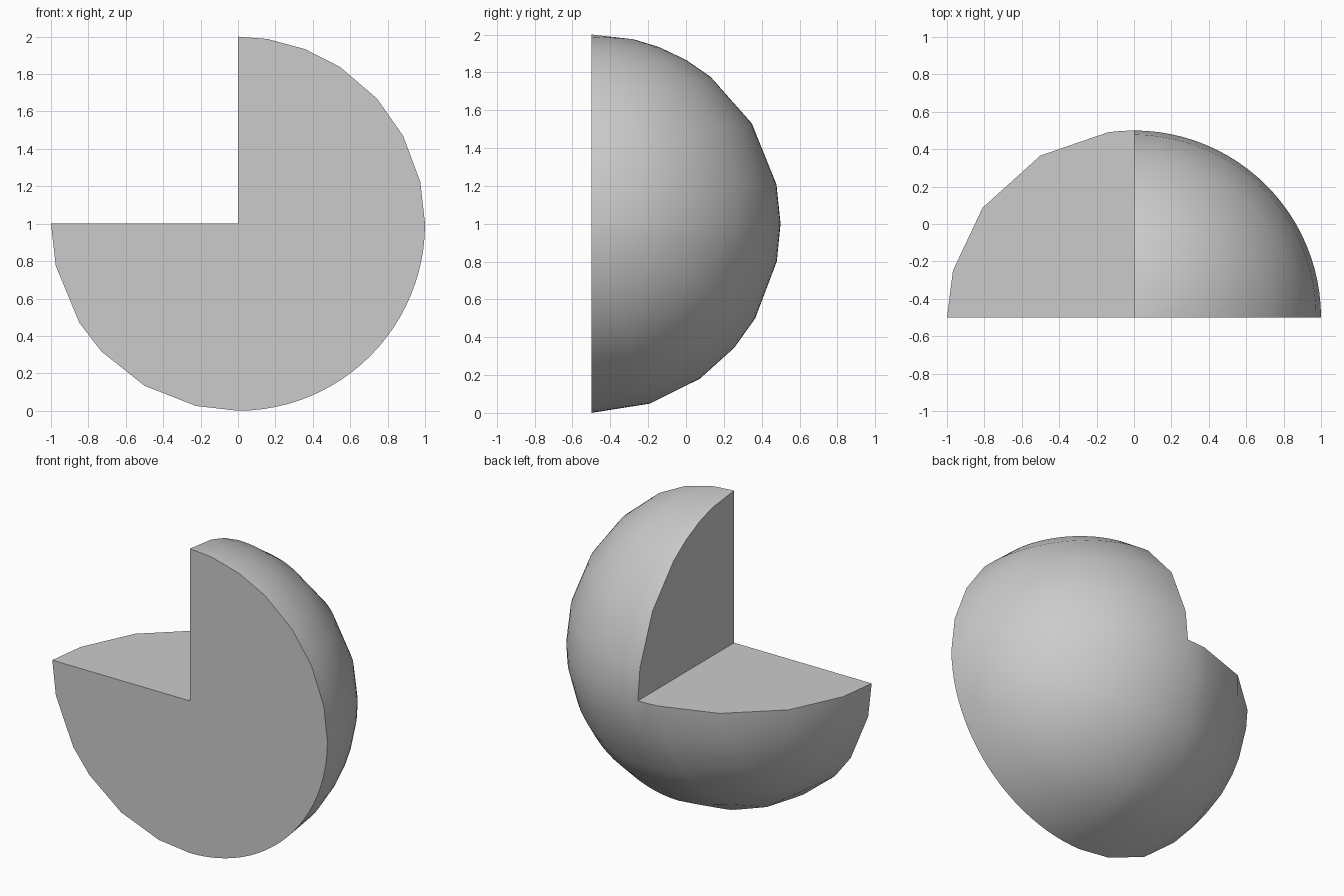
import bpy, bmesh
from math import radians, sin, cos
from mathutils import Vector

cube = bpy.data.objects.get("Cube")
if cube:
    bpy.data.objects.remove(cube, do_unlink=True)

CENTRE = Vector((0, -0.5, 1))
X, Y, Z = Vector((1, 0, 0)), Vector((0, 1, 0)), Vector((0, 0, 1))

# Arc divisions in degrees: one fine even arc, the rest coarse and uneven
FINE = [90 * i / 24 for i in range(25)]
TOP_FRONT = [0, 9, 21, 33, 48, 62, 77, 90]
TOP_BACK = [0, 13, 21, 30, 39, 58, 78, 90]
LOW_SEAM = [0, 11.5, 30, 41, 55, 72, 90]
LEDGE_ARC = [0, 14.5, 36, 60, 82, 86, 90]
LOW_FRONT = [0, 13, 32, 43, 60, 77, 90]


def octant(bm, pole, a, b, arc_a, arc_b, turns):
    """Eighth of a sphere running from the pole out to the arc between a and b."""
    rows = []
    for turn in turns:
        out = a * cos(radians(turn)) + b * sin(radians(turn))
        mix = turn / 90
        row = []
        for t0, t1 in zip(arc_a, arc_b):
            t = radians(t0 + (t1 - t0) * mix)
            row.append(bm.verts.new(CENTRE + pole * cos(t) + out * sin(t)))
        rows.append(row)
    for r0, r1 in zip(rows, rows[1:]):
        for i in range(len(r0) - 1):
            bm.faces.new((r0[i], r0[i + 1], r1[i + 1], r1[i]))


bm = bmesh.new()
# Curved shell: three of the four rear octants
octant(bm, Z, X, Y, TOP_FRONT, TOP_BACK, FINE)
octant(bm, X, Y, -Z, FINE, FINE, LOW_SEAM)
octant(bm, -X, Y, -Z, LEDGE_ARC, LOW_FRONT, LOW_SEAM)
bmesh.ops.remove_doubles(bm, verts=bm.verts[:], dist=0.0005)
bmesh.ops.dissolve_degenerate(bm, edges=bm.edges[:], dist=0.0001)

# Flat cut faces: close every open rim to the centre, then merge coplanar pieces
hub = bm.verts.new(CENTRE)
for edge in [e for e in bm.edges if e.is_boundary]:
    bm.faces.new((edge.verts[0], edge.verts[1], hub))
bmesh.ops.recalc_face_normals(bm, faces=bm.faces[:])
bmesh.ops.dissolve_limit(bm, angle_limit=0.01, verts=[], edges=hub.link_edges[:])

mesh = bpy.data.meshes.new("cut_hemisphere")
bm.to_mesh(mesh)
bm.free()
body = bpy.data.objects.new("cut_hemisphere", mesh)
bpy.context.collection.objects.link(body)

# Plain grey
grey = bpy.data.materials.new("light_grey")
grey.use_nodes = True
colour = (0.6, 0.6, 0.6, 1)
grey.diffuse_color = colour
grey.node_tree.nodes["Principled BSDF"].inputs["Base Color"].default_value = colour
mesh.materials.append(grey)

# Smooth shell, crisp cut edges
bpy.ops.object.select_all(action="DESELECT")
body.select_set(True)
bpy.context.view_layer.objects.active = body
bpy.ops.object.shade_smooth_by_angle(angle=radians(40))
